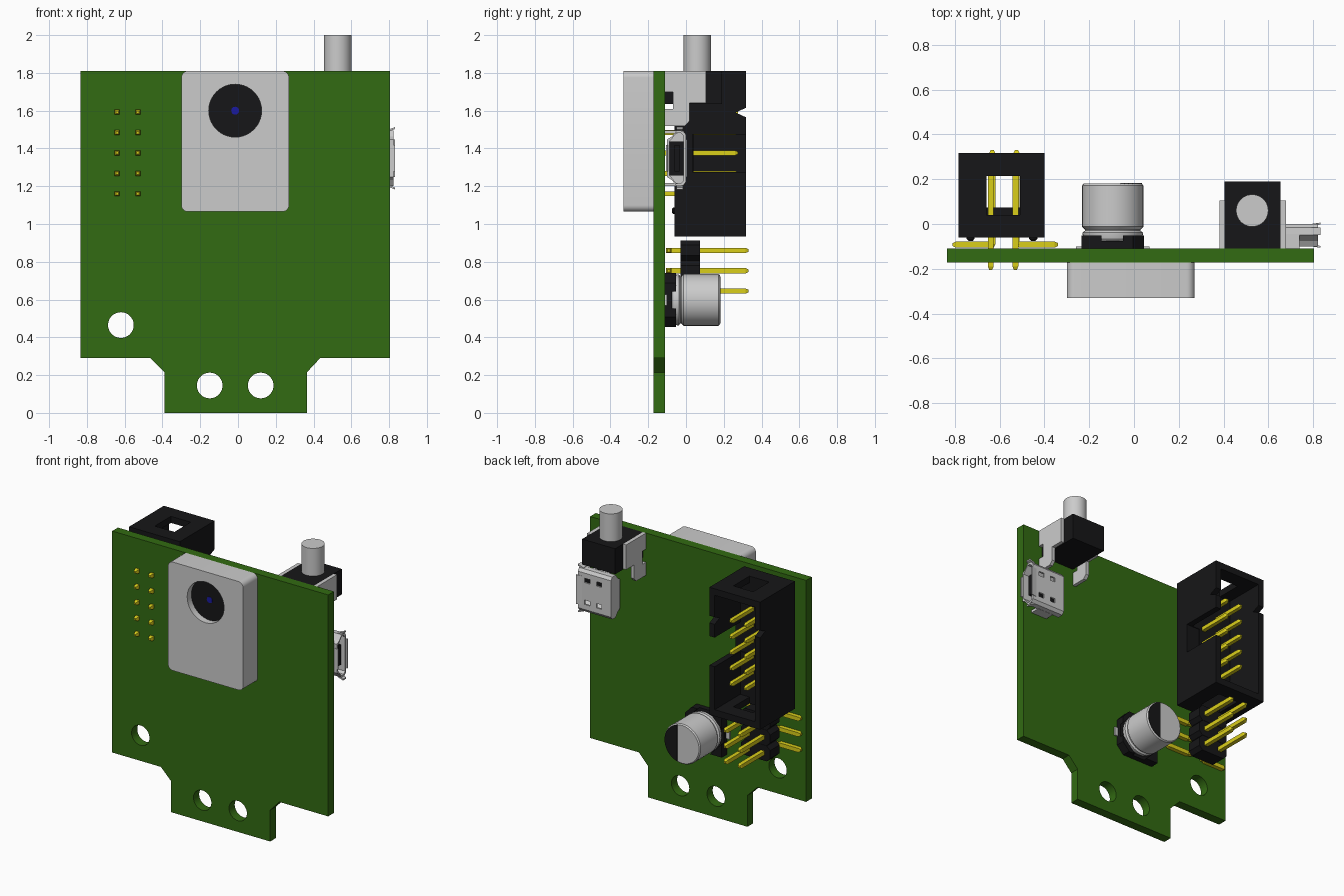
import bpy, bmesh, math
from mathutils import Vector

if "Cube" in bpy.data.objects:
    bpy.data.objects.remove(bpy.data.objects["Cube"])


def material(name, rgb):
    m = bpy.data.materials.new(name)
    m.diffuse_color = (*rgb, 1)
    m.use_nodes = True
    m.node_tree.nodes["Principled BSDF"].inputs["Base Color"].default_value = m.diffuse_color
    return m


GREEN = material("board_green", (0.032, 0.145, 0.006))
BLACK = material("black_plastic", (0.008, 0.008, 0.009))
GOLD = material("gold", (0.70, 0.62, 0.01))
BLUE = material("lens_blue", (0.01, 0.01, 0.35))


def finish(name, bm, mat=None, smooth=False):
    bmesh.ops.recalc_face_normals(bm, faces=bm.faces[:])
    me = bpy.data.meshes.new(name)
    bm.to_mesh(me)
    bm.free()
    ob = bpy.data.objects.new(name, me)
    bpy.context.collection.objects.link(ob)
    if mat:
        me.materials.append(mat)
    if smooth:
        smooth_it(ob)
    return ob


def smooth_it(ob):
    bpy.ops.object.select_all(action='DESELECT')
    ob.select_set(True)
    bpy.context.view_layer.objects.active = ob
    bpy.ops.object.shade_smooth_by_angle(angle=math.radians(30))


def skin(bm, rings):
    """Join equal vertex rings into a capped solid."""
    rings = [[bm.verts.new(p) for p in r] for r in rings]
    n = len(rings[0])
    for a, b in zip(rings, rings[1:]):
        for i in range(n):
            bm.faces.new((a[i], a[(i + 1) % n], b[(i + 1) % n], b[i]))
    bm.faces.new(rings[0][::-1])
    bm.faces.new(rings[-1])


def prism(name, pts, axis, lo, hi, mat=None):
    """Extrude a profile: axis 'y' takes (x, z) points, axis 'x' takes (y, z)."""
    place = (lambda u, v, t: (u, t, v)) if axis == 'y' else (lambda u, v, t: (t, u, v))
    bm = bmesh.new()
    skin(bm, [[place(u, v, t) for u, v in pts] for t in (lo, hi)])
    return finish(name, bm, mat)


def box(name, x, y, z, mat=None):
    return prism(name, [(x[0], z[0]), (x[1], z[0]), (x[1], z[1]), (x[0], z[1])], 'y', *y, mat)


def lathe(name, prof, cx, c2, axis='y', mat=None, n=40):
    """Revolve (radius, distance) pairs about a line along y or z."""
    bm = bmesh.new()
    rings = []
    for r, t in prof:
        ring = []
        for i in range(n):
            a = 2 * math.pi * i / n
            u, v = cx + r * math.cos(a), c2 + r * math.sin(a)
            ring.append((u, t, v) if axis == 'y' else (u, v, t))
        rings.append(ring)
    skin(bm, rings)
    return finish(name, bm, mat, True)


def cut(ob, *cutters):
    for c in cutters:
        c.hide_render = True
        m = ob.modifiers.new("cut", 'BOOLEAN')
        m.operation, m.solver, m.object = 'DIFFERENCE', 'EXACT', c
        bpy.context.view_layer.objects.active = ob
        bpy.ops.object.modifier_apply(modifier=m.name)
        bpy.data.objects.remove(c)


def bar(bm, p, q, w):
    """Square pin from p to q with tapered tips."""
    p, q = Vector(p), Vector(q)
    d = (q - p).normalized()
    s = d.cross(Vector((0, 0, 1))) * w / 2
    t = Vector((0, 0, w / 2))
    skin(bm, [[c + (s * a + t * b) * k for a, b in ((-1, -1), (1, -1), (1, 1), (-1, 1))]
              for c, k in ((p, .5), (p + d * .015, 1), (q - d * .015, 1), (q, .5))])


def rounded(x0, x1, z0, z1, r, n=6):
    pts = []
    for cx, cz, a0 in ((x1 - r, z1 - r, 0), (x0 + r, z1 - r, 90),
                       (x0 + r, z0 + r, 180), (x1 - r, z0 + r, 270)):
        for i in range(n + 1):
            a = math.radians(a0 + 90 * i / n)
            pts.append((cx + r * math.cos(a), cz + r * math.sin(a)))
    return pts


# circuit board with mounting holes
board = prism("circuit_board", [
    (-.39, 0), (.365, 0), (.365, .215), (.435, .29), (.805, .29), (.805, 1.81),
    (-.835, 1.81), (-.835, .29), (-.465, .29), (-.39, .215)], 'y', -.172, -.11, GREEN)
cut(board, *[lathe("hole", [(.068, -.3), (.068, 0)], x, z)
             for x, z in ((-.62, .465), (-.15, .145), (.12, .145))])
smooth_it(board)

# camera housing with recessed lens
housing = prism("camera_housing", rounded(-.30, .27, 1.065, 1.81, .035), 'y', -.33, -.172)
cut(housing, lathe("lens_recess", [(.14, -.4), (.14, -.28)], -.015, 1.6))
smooth_it(housing)
lathe("lens", [(.14, -.285), (.14, -.278)], -.015, 1.6, mat=BLACK)
lathe("lens_pupil", [(.021, -.288), (.021, -.284)], -.015, 1.6, mat=BLUE, n=20)

# shrouded ten-pin socket
PX = (-.64, -.53)
shroud = box("socket_shroud", (-.785, -.40), (-.06, .317), (.935, 1.81), BLACK)
cut(shroud,
    box("cavity", (-.745, -.44), (.04, .5), (.98, 1.765)),
    box("key_notch", (-.5, -.3), (.035, .5), (1.275, 1.475)),
    box("end_windows", (-.66, -.51), (.04, .215), (.8, 2)),
    prism("marker_notch", [(.262, 1.59), (.34, 1.555), (.34, 1.625)], 'x', -.9, -.3))
for i, (x, z) in enumerate((x, z) for x in (-.73, -.45) for z in (1.07, 1.68)):
    lathe(f"socket_standoff_{i}", [(.01, -.075), (.018, -.066), (.018, -.05)], x, z, mat=BLACK, n=12)
bm = bmesh.new()
for x in PX:
    for k in range(5):
        bar(bm, (x, -.205, 1.16 + k * .108), (x, .275, 1.16 + k * .108), .026)
finish("socket_pins", bm, GOLD)

# surface-mount six-pin header
bm = bmesh.new()
for k in range(3):
    z = .645 + k * .1075
    c = .025
    prism(f"header_block_{k}", [
        (-.69 + c, z - .053), (-.47 - c, z - .053), (-.47, z - .053 + c), (-.47, z + .053 - c),
        (-.47 - c, z + .053), (-.69 + c, z + .053), (-.69, z + .053 - c), (-.69, z - .053 + c)],
        'y', -.03, .073, BLACK)
    for x, foot in ((-.633, -.81), (-.525, -.34)):
        bar(bm, (x, -.105, z), (x, .33, z), .028)
        bar(bm, (x, -.092, z), (foot, -.092, z), .028)
finish("header_pins", bm, GOLD)

# can capacitor on a chamfered plastic base
CX, CZ = -.095, .598
prism("capacitor_base", [
    (CX - .14, CZ - .143), (CX + .09, CZ - .143), (CX + .14, CZ - .09), (CX + .14, CZ + .09),
    (CX + .09, CZ + .143), (CX - .14, CZ + .143)], 'y', -.11, -.075, BLACK)
for i, (sx, sz) in enumerate(((-1, -1), (-1, 1), (1, -1), (1, 1))):
    if sx < 0:
        tri = [(.14, .143), (.05, .143), (.14, .05)]
    else:
        tri = [(.09, .143), (.045, .143), (.14, .045), (.14, .09)]
    prism(f"capacitor_base_corner_{i}", [(CX + sx * a, CZ + sz * b) for a, b in tri],
          'y', -.08, -.052, BLACK)
lathe("capacitor_can", [(.115, -.08), (.13, -.065), (.135, -.045), (.135, -.038), (.124, -.03),
                        (.124, -.025), (.137, -.012), (.137, .172), (.13, .18)], CX, CZ)
a0 = math.acos(.035 / .13)
prism("capacitor_mark", [(CX + .13 * math.cos(a0 * t / 8), CZ + .13 * math.sin(a0 * t / 8))
                         for t in range(-8, 9)], 'y', .178, .183, BLACK)
box("capacitor_feet", (CX - .165, CX + .165), (-.112, -.1), (CZ - .03, CZ + .03))

# push button with side brackets
box("button_body", (.405, .655), (-.11, .19), (1.635, 1.81), BLACK)
lathe("button_plunger", [(.072, 1.8), (.072, 2.0)], .528, .06, 'z')
for side, x in (("left", .381), ("right", .655)):
    prism(f"button_bracket_{side}", [
        (-.11, 1.81), (-.11, 1.7), (-.07, 1.7), (-.07, 1.61), (-.11, 1.61), (-.11, 1.52),
        (-.005, 1.52), (.018, 1.545), (.018, 1.64), (.105, 1.64), (.105, 1.81)],
        'x', x, x + .024)

# micro connector shell, open to the right
UY, UZ = -.05, 1.348


def shell_outline(g):
    half = [(.05 - g, .125 - g * .6), (.035 - g, .145 - g), (.0, .147 - g),
            (-.025, .115 - g), (-.05 + g, .10 - g)]
    return [(UY + a, UZ + b) for a, b in half] + [(UY + a, UZ - b) for a, b in half[::-1]]


shell = prism("connector_shell", shell_outline(0), 'x', .57, .822)
cut(shell, prism("mouth", shell_outline(.012), 'x', .60, .9),
    *[box("slot", (x, x + .04), (-.02, .1), (UZ + s - .015, UZ + s + .015))
      for x in (.64, .73) for s in (-.075, .075)])
box("connector_tongue", (.59, .805), (-.06, -.035), (UZ - .07, UZ + .07), BLACK)
box("connector_floor", (.59, .61), (-.09, -.01), (UZ - .09, UZ + .09), BLACK)
# flared lips around the mouth
for s in (-1, 1):
    bm = bmesh.new()
    skin(bm, [[(x, y, UZ + s * (b + d)) for x, b in ((.79, .14), (.832, .155))
               for d in (0,)] + [(x, y, UZ + s * (b + .01)) for x, b in ((.832, .155), (.79, .14))]
              for y in (-.05, -.015)])
    finish(f"connector_side_lip_{'upper' if s > 0 else 'lower'}", bm)
for name, y, s, w in (("back", 0, 1, .1), ("board", -.1, -1, .07)):
    bm = bmesh.new()
    skin(bm, [[(.79, y - s * .01, z), (.832, y - s * .002, z), (.832, y + s * .006, z), (.79, y, z)]
              for z in (UZ - w, UZ + w)])
    finish(f"connector_{name}_lip", bm)
for s in (-1, 1):
    box(f"connector_tab_{'upper' if s > 0 else 'lower'}", (.62, .74), (-.11, -.045),
        tuple(sorted((UZ + s * .13, UZ + s * .148))))
